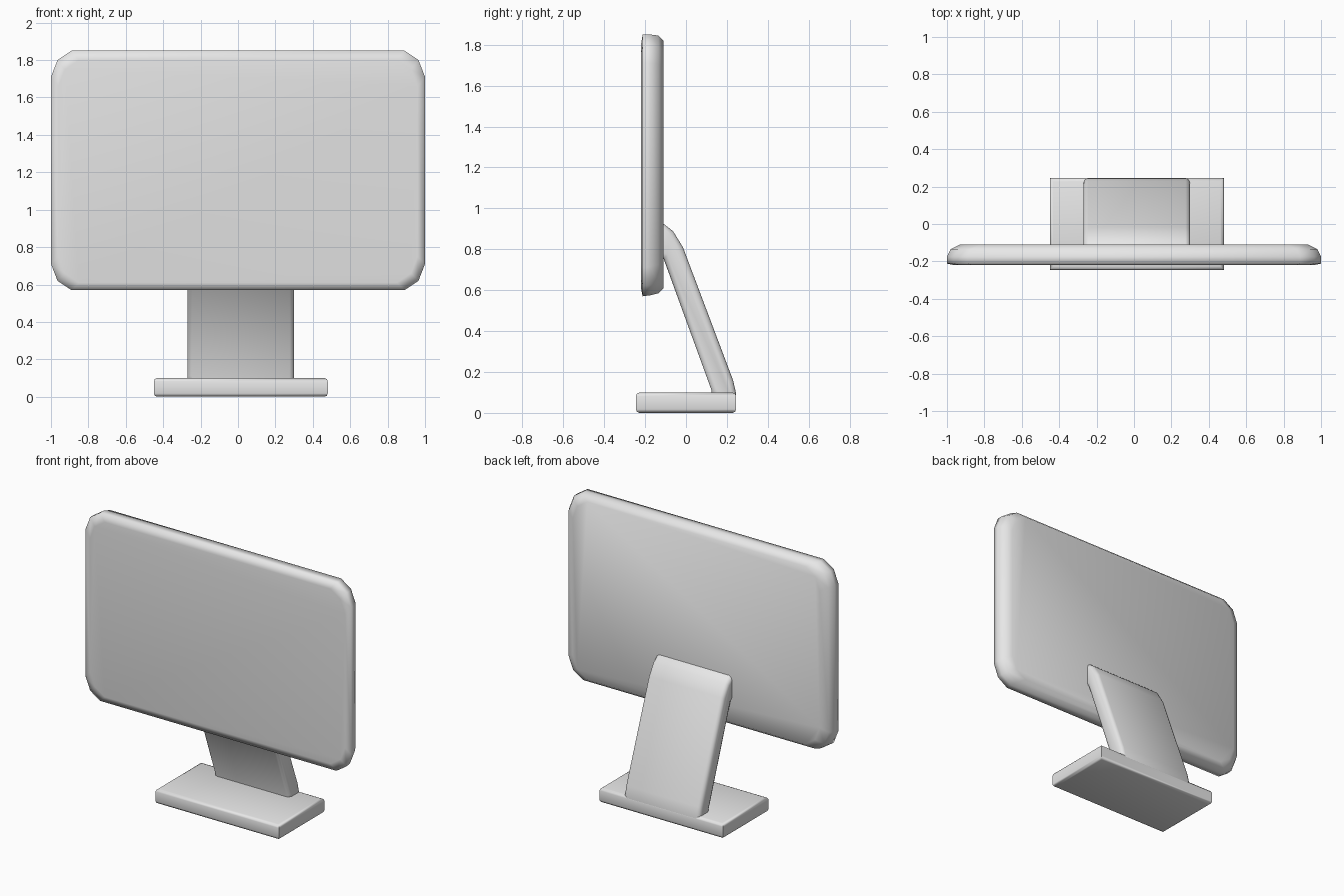
import bpy, bmesh, math

cube = bpy.data.objects.get("Cube")
if cube:
    bpy.data.objects.remove(cube, do_unlink=True)

grey = bpy.data.materials.new("light_grey")
grey.use_nodes = True
grey.diffuse_color = (0.8, 0.8, 0.8, 1)
grey.node_tree.nodes["Principled BSDF"].inputs["Base Color"].default_value = (0.8, 0.8, 0.8, 1)


def finish(name, bm, angle):
    """Turn a bmesh into a smooth-shaded object."""
    bmesh.ops.recalc_face_normals(bm, faces=bm.faces)
    mesh = bpy.data.meshes.new(name)
    bm.to_mesh(mesh)
    bm.free()
    mesh.materials.append(grey)
    obj = bpy.data.objects.new(name, mesh)
    bpy.context.collection.objects.link(obj)
    bpy.ops.object.select_all(action='DESELECT')
    obj.select_set(True)
    bpy.context.view_layer.objects.active = obj
    bpy.ops.object.shade_smooth_by_angle(angle=math.radians(angle))
    return obj


# Screen: rounded rectangles stacked from front to back
CORNER = [(0.0, 0.14), (0.035, 0.05), (0.11, 0.0)]


def screen_ring(bm, y, side, top, bottom):
    x, hi, lo = 1 - side, 1.85 - top, 0.57 + bottom
    pts = [(-x + a, hi - b) for a, b in CORNER]
    pts += [(x - a, hi - b) for a, b in reversed(CORNER)]
    pts += [(x - a, lo + b) for a, b in CORNER]
    pts += [(-x + a, lo + b) for a, b in reversed(CORNER)]
    return [bm.verts.new((px, y, pz)) for px, pz in pts]


bm = bmesh.new()
rings = [screen_ring(bm, *r) for r in (
    (-0.220, 0.04, 0.05, 0.04),
    (-0.212, 0.00, 0.00, 0.00),
    (-0.175, 0.00, 0.00, 0.005),
    (-0.135, 0.02, 0.005, 0.015),
    (-0.110, 0.07, 0.03, 0.04))]
for a, b in zip(rings, rings[1:]):
    for i in range(len(a)):
        j = (i + 1) % len(a)
        bm.faces.new((a[i], a[j], b[j], b[i]))
bm.faces.new(rings[0])
bm.faces.new(rings[-1])
finish("screen", bm, 100)

# Stand: leaning side profile extruded across, with softened long edges
PROFILE = [(0.130, 0.05), (0.125, 0.11), (-0.11, 0.755), (-0.16, 0.78), (-0.16, 0.94),
           (-0.11, 0.925), (-0.063, 0.888), (-0.015, 0.81), (0.23, 0.16), (0.244, 0.10), (0.244, 0.05)]
bm = bmesh.new()
face = bm.faces.new([bm.verts.new((-0.27, y, z)) for y, z in PROFILE])
new = bmesh.ops.extrude_face_region(bm, geom=[face])["geom"]
bmesh.ops.translate(bm, vec=(0.57, 0, 0), verts=[v for v in new if isinstance(v, bmesh.types.BMVert)])
rim = [e for e in bm.edges if abs(e.verts[0].co.x - e.verts[1].co.x) < 0.001]
bmesh.ops.bevel(bm, geom=rim, offset=0.025, segments=2, profile=0.5, affect='EDGES')
finish("stand", bm, 60)

# Base: slab with softened top and bottom rims
bm = bmesh.new()
bmesh.ops.create_cube(bm, size=1)
bmesh.ops.scale(bm, vec=(0.93, 0.49, 0.10), verts=bm.verts)
bmesh.ops.translate(bm, vec=(0.015, 0, 0.05), verts=bm.verts)
rim = [e for e in bm.edges if abs(e.verts[0].co.z - e.verts[1].co.z) < 0.001]
bmesh.ops.bevel(bm, geom=rim, offset=0.018, segments=2, profile=0.5, affect='EDGES')
finish("base", bm, 60)
